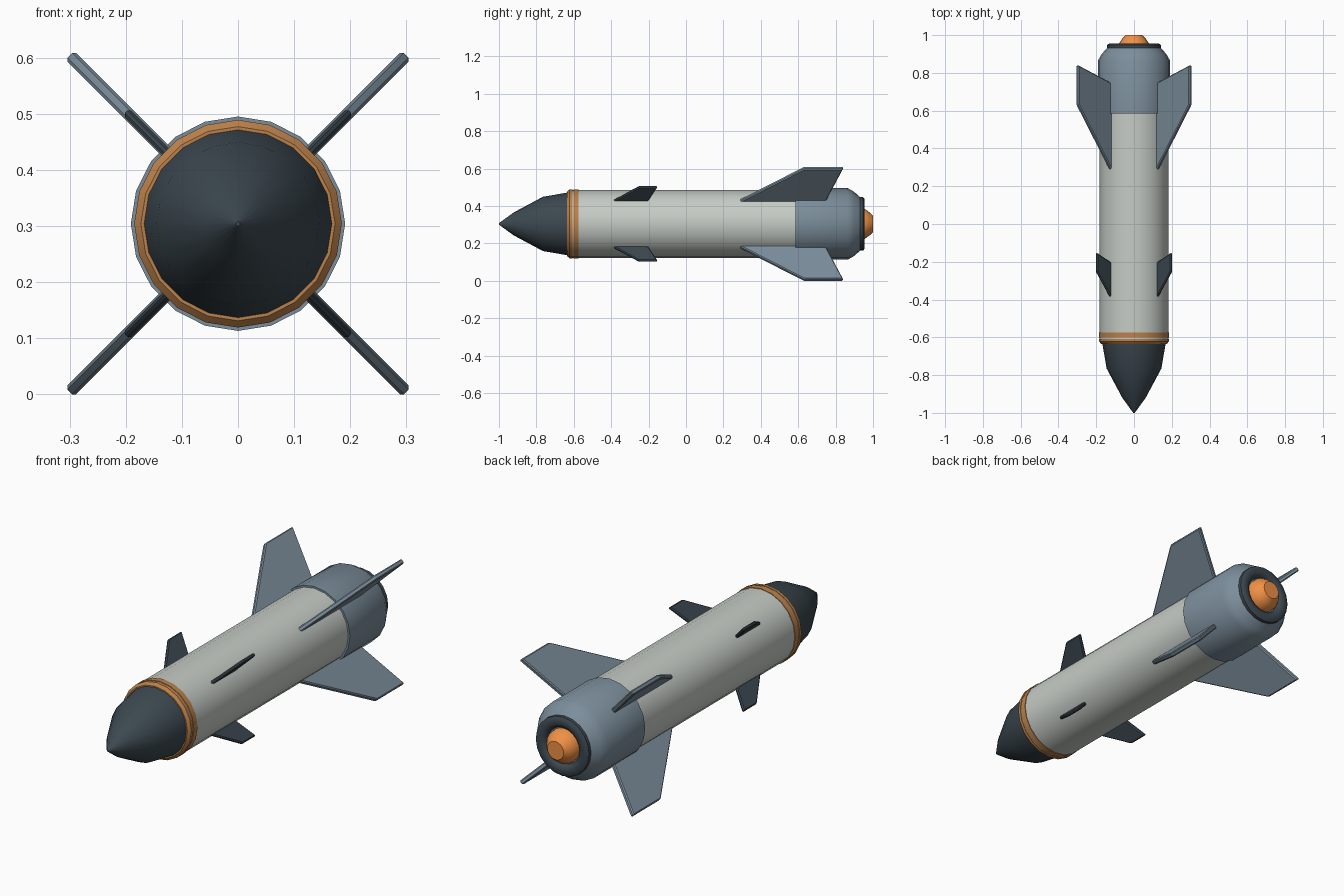
import bpy, bmesh
from math import pi, sin, cos, radians
from mathutils import Matrix

if "Cube" in bpy.data.objects:
    bpy.data.objects.remove(bpy.data.objects["Cube"])

CZ = 0.304      # height of the long axis
SIDES = 20


def mat(name, rgb):
    m = bpy.data.materials.new(name)
    m.diffuse_color = (*rgb, 1)
    m.use_nodes = True
    m.node_tree.nodes["Principled BSDF"].inputs["Base Color"].default_value = m.diffuse_color
    return m


PALE = mat("pale_grey", (0.56, 0.60, 0.56))
STEEL = mat("steel_blue", (0.20, 0.27, 0.33))
DARK = mat("dark_slate", (0.045, 0.065, 0.08))
BRONZE = mat("bronze", (0.50, 0.22, 0.07))
ORANGE = mat("orange", (0.87, 0.28, 0.06))


def finish(name, bm, material, angle):
    bmesh.ops.recalc_face_normals(bm, faces=bm.faces)
    me = bpy.data.meshes.new(name)
    bm.to_mesh(me)
    bm.free()
    me.materials.append(material)
    ob = bpy.data.objects.new(name, me)
    bpy.context.collection.objects.link(ob)
    bpy.ops.object.select_all(action='DESELECT')
    ob.select_set(True)
    bpy.context.view_layer.objects.active = ob
    bpy.ops.object.shade_smooth_by_angle(angle=radians(angle))
    return ob


def lathe(name, profile, material, ring=False, angle=35):
    """Turn (y, radius) points about the long axis; ring closes the profile on itself."""
    bm = bmesh.new()
    loops = [[bm.verts.new((r * sin(2 * pi * i / SIDES), y, CZ + r * cos(2 * pi * i / SIDES)))
              for i in range(SIDES)] for y, r in profile]
    pairs = list(zip(loops, loops[1:]))
    if ring:
        pairs.append((loops[-1], loops[0]))
    else:
        bm.faces.new(loops[0])
        bm.faces.new(loops[-1])
    for a, b in pairs:
        for i in range(SIDES):
            j = (i + 1) % SIDES
            bm.faces.new((a[i], a[j], b[j], b[i]))
    return finish(name, bm, material, angle)


def fins(name, outline, thick, bevel, material):
    """Four swept plates at 45 degrees, outline given as (y, radius)."""
    for k in range(4):
        bm = bmesh.new()
        face = bm.faces.new([bm.verts.new((-thick / 2, y, r)) for y, r in outline])
        ext = bmesh.ops.extrude_face_region(bm, geom=[face])
        bmesh.ops.translate(bm, vec=(thick, 0, 0),
                            verts=[v for v in ext["geom"] if isinstance(v, bmesh.types.BMVert)])
        bmesh.ops.bevel(bm, geom=bm.edges[:], offset=bevel, segments=1, affect='EDGES')
        turn = Matrix.Translation((0, 0, CZ)) @ Matrix.Rotation(pi / 4 + k * pi / 2, 4, 'Y')
        bmesh.ops.transform(bm, matrix=turn, verts=bm.verts)
        finish(f"{name}_{k + 1}", bm, material, 20)


# Nose and body
lathe("nose_cone", [(-1.0, 0.004), (-0.92, 0.062), (-0.765, 0.145), (-0.625, 0.169)], DARK)
lathe("body_tube", [(-0.63, 0.165), (-0.62, 0.182), (0.60, 0.182)], PALE)

# Pair of bands behind the nose
lathe("front_band", [(-0.635, 0.160), (-0.635, 0.173), (-0.622, 0.185), (-0.608, 0.185),
                     (-0.608, 0.160)], BRONZE, ring=True)
lathe("rear_band", [(-0.602, 0.160), (-0.602, 0.185), (-0.574, 0.185), (-0.574, 0.160)],
      BRONZE, ring=True)

# Tail section, nozzle lip and exhaust plug
lathe("tail_section", [(0.585, 0.170), (0.585, 0.191), (0.865, 0.191), (0.90, 0.171),
                       (0.932, 0.142)], STEEL)
lathe("nozzle_lip", [(0.915, 0.143), (0.947, 0.143), (0.955, 0.132), (0.955, 0.108),
                     (0.946, 0.092), (0.925, 0.085), (0.915, 0.085)], DARK, ring=True, angle=50)
lathe("exhaust_plug", [(0.92, 0.083), (0.955, 0.080), (0.98, 0.063), (1.0, 0.044)], ORANGE)

# Tail fins and small forward fins
fins("tail_fin", [(0.28, 0.172), (0.63, 0.424), (0.84, 0.424), (0.745, 0.172)],
     0.022, 0.005, STEEL)
fins("forward_fin", [(-0.395, 0.172), (-0.253, 0.282), (-0.152, 0.282), (-0.205, 0.172)],
     0.016, 0.005, DARK)
